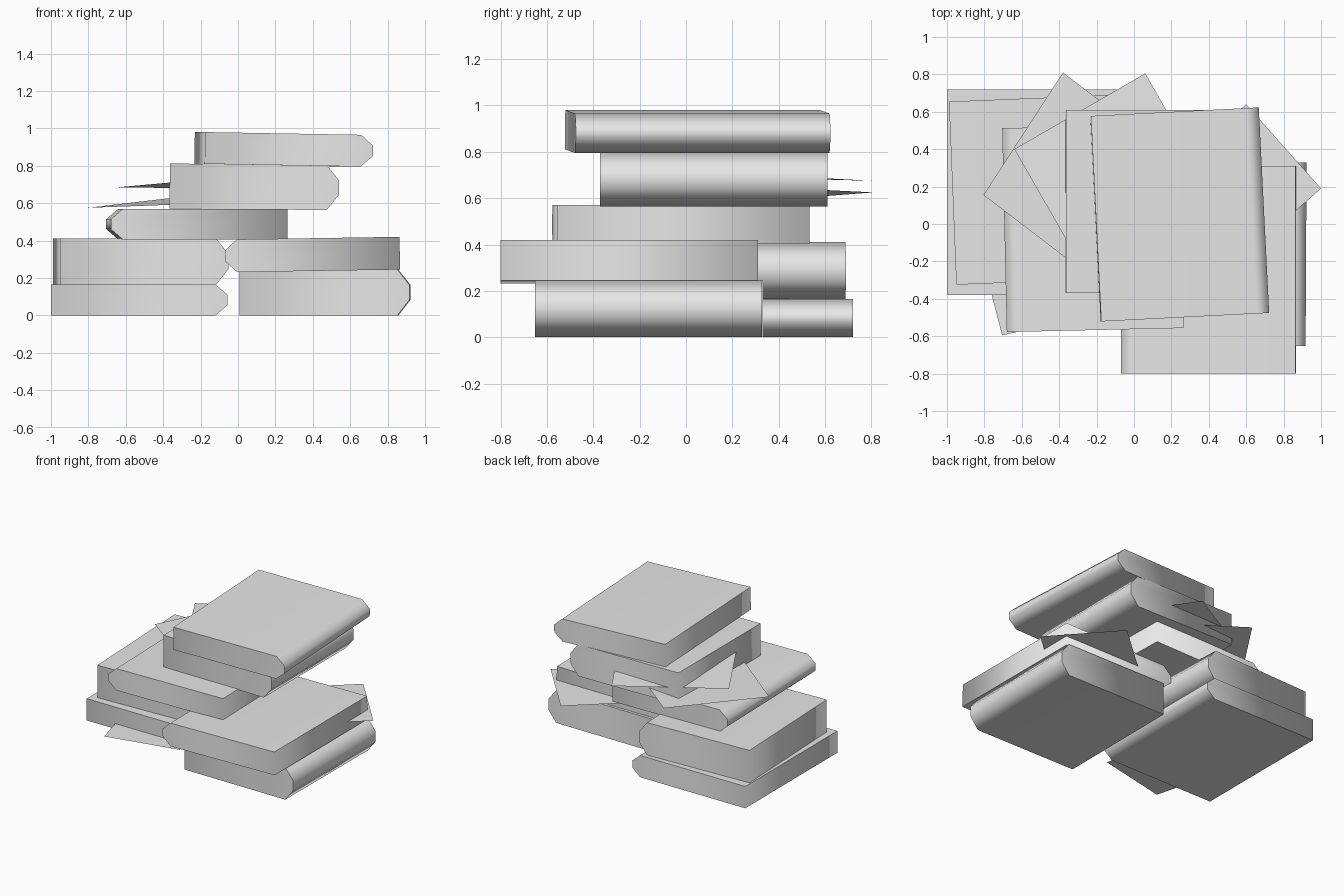
import bpy, bmesh
from math import radians
from mathutils import Vector

if "Cube" in bpy.data.objects:
    bpy.data.objects.remove(bpy.data.objects["Cube"])

grey = bpy.data.materials.new("plain_grey")
grey.diffuse_color = (0.8, 0.8, 0.8, 1)
grey.use_nodes = True
grey.node_tree.nodes["Principled BSDF"].inputs["Base Color"].default_value = grey.diffuse_color


def add_object(name, bm):
    mesh = bpy.data.meshes.new(name)
    bm.to_mesh(mesh)
    bm.free()
    mesh.materials.append(grey)
    obj = bpy.data.objects.new(name, mesh)
    bpy.context.collection.objects.link(obj)
    return obj


def book(name, centre, width, length, thick, turn=0, tilt=0, spine=1):
    """Book block with a chamfered spine on the +x (1) or -x (-1) side."""
    w, l, t = width / 2, length / 2, thick / 2
    m = t * 0.32          # half height of the flat band on the spine
    c = 0.065             # depth of the spine chamfer
    profile = [(-w, -t), (w - c, -t), (w, -m), (w, m), (w - c, t), (-w, t)]
    bm = bmesh.new()
    ring = bm.faces.new([bm.verts.new((spine * x, -l, z)) for x, z in profile])
    ext = bmesh.ops.extrude_face_region(bm, geom=[ring])["geom"]
    bmesh.ops.translate(bm, vec=(0, 2 * l, 0),
                        verts=[v for v in ext if isinstance(v, bmesh.types.BMVert)])
    bmesh.ops.recalc_face_normals(bm, faces=bm.faces)

    # the cover wraps bottom, spine and top; the page sides form one smooth band
    def is_pages(f):
        return abs(f.normal.y) > 0.9 or f.normal.x * spine < -0.9
    for f in bm.faces:
        f.smooth = True
    for e in bm.edges:
        e.smooth = is_pages(e.link_faces[0]) == is_pages(e.link_faces[1])
    obj = add_object(name, bm)
    obj.location = centre
    obj.rotation_euler = (0, radians(tilt), radians(turn))
    mod = obj.modifiers.new("cover_shading", "WEIGHTED_NORMAL")
    mod.keep_sharp = True
    return obj


def sheet(name, corner, edge_a, edge_b):
    """Loose page: a flat parallelogram from one corner and two edges."""
    p, a, b = Vector(corner), Vector(edge_a), Vector(edge_b)
    bm = bmesh.new()
    f = bm.faces.new([bm.verts.new(v) for v in (p, p + a, p + a + b, p + b)])
    if f.normal.z < 0 or a.cross(b).z < 0:
        f.normal_flip()
    return add_object(name, bm)


# left pile
book("left_bottom_book", (-0.5275, 0.17, 0.0825), 0.945, 1.10, 0.165)
book("left_upper_book", (-0.52, 0.183, 0.2875), 0.90, 0.98, 0.245, turn=2.3)
# right pile
book("right_bottom_book", (0.465, -0.16, 0.1225), 0.91, 0.98, 0.245, turn=-0.3)
book("right_upper_book", (0.3975, -0.245, 0.325), 0.935, 1.11, 0.175,
     tilt=-0.9, spine=-1)
# books bridging both piles
book("bridge_book", (-0.22, -0.022, 0.4875), 0.945, 1.09, 0.165,
     turn=1.3, spine=-1)
book("thick_upper_book", (0.0875, 0.12, 0.687), 0.905, 0.98, 0.24, tilt=0.6)
book("top_book", (0.245, 0.051, 0.887), 0.90, 1.10, 0.17, turn=2.9, tilt=1)

# loose pages sticking out between the books
sheet("lower_loose_page", (-0.805, 0.155, 0.575), (0.425, 0.655, 0.05), (0.55, -0.42, 0.02))
sheet("upper_loose_page", (-0.64, 0.40, 0.685), (0.70, 0.405, -0.01), (0.373, -0.65, 0.034))
sheet("right_loose_page", (1.0, 0.19, 0.315), (-0.40, 0.45, 0), (-0.5, -0.44, 0))
sheet("bottom_loose_page", (-0.705, -0.595, 0.04), (0.55, 0.12, 0), (-0.15, 0.58, 0))
